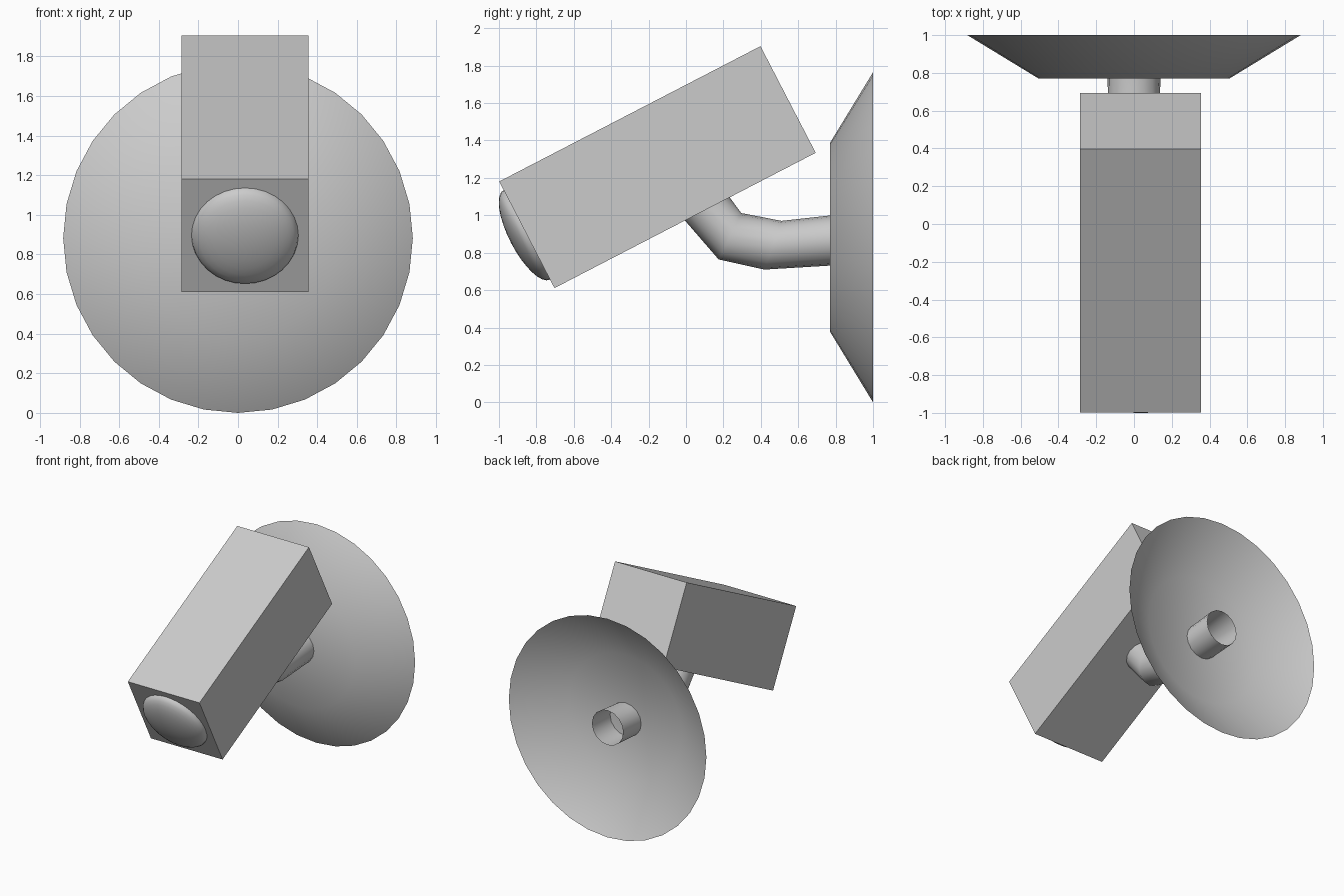
import bpy, bmesh
from math import sin, cos, tau, atan2
from mathutils import Matrix, Vector

if "Cube" in bpy.data.objects:
    bpy.data.objects.remove(bpy.data.objects["Cube"])

TILT = atan2(0.725, 1.4)                 # upward slope of the camera body
BODY = Matrix.Translation((0.035, -0.1525, 1.2575)) @ Matrix.Rotation(TILT, 4, 'X')


def finish(name, bm, smooth=False):
    bmesh.ops.recalc_face_normals(bm, faces=bm.faces[:])
    for f in bm.faces:
        f.smooth = smooth
    me = bpy.data.meshes.new(name)
    bm.to_mesh(me)
    bm.free()
    ob = bpy.data.objects.new(name, me)
    bpy.context.collection.objects.link(ob)
    return ob


def loft(name, rings, sides, cap_last=False):
    """Skin rings given as (y, z, radius, up_y, up_z), centred on x = 0."""
    bm = bmesh.new()
    loops = []
    for y, z, r, uy, uz in rings:
        up = Vector((0, uy, uz)).normalized()
        loops.append([bm.verts.new(Vector((0, y, z)) + r * (cos(a) * up + sin(a) * Vector((1, 0, 0))))
                      for a in (tau * i / sides for i in range(sides))])
    for a, b in zip(loops, loops[1:]):
        for i in range(sides):
            j = (i + 1) % sides
            bm.faces.new((a[i], a[j], b[j], b[i]))
    if cap_last:
        bm.faces.new(loops[-1])
    return finish(name, bm, True)


# Box-shaped camera housing
bm = bmesh.new()
bmesh.ops.create_cube(bm, size=1, matrix=BODY @ Matrix.Diagonal((0.64, 1.573, 0.642, 1)))
finish("camera_housing", bm)

# Shallow dome lens on the front face
bm = bmesh.new()
bmesh.ops.create_uvsphere(bm, u_segments=32, v_segments=16, radius=1)
bmesh.ops.delete(bm, geom=[v for v in bm.verts if v.co.z < -0.01], context='VERTS')
bm.transform(BODY @ Matrix.Translation((0, -0.7865, 0))
             @ Matrix.Rotation(tau / 4, 4, 'X') @ Matrix.Diagonal((0.27, 0.27, 0.095, 1)))
finish("lens", bm, True)

# Wall dish, open at the back, closed by a small disc at the front
loft("wall_dish", [(1.0, 0.8825, 0.8825, 0, 1), (0.77, 0.8825, 0.505, 0, 1)], 32, True)

# Bent tubular arm, open at the wall end
loft("arm", [(1.0, 0.885, 0.14, 0, 1),
             (0.465, 0.84, 0.138, 0.09, 0.256),
             (0.235, 0.888, 0.138, 0.12, 0.245),
             (0.105, 1.045, 0.135, 0.23, 0.12)], 16)
